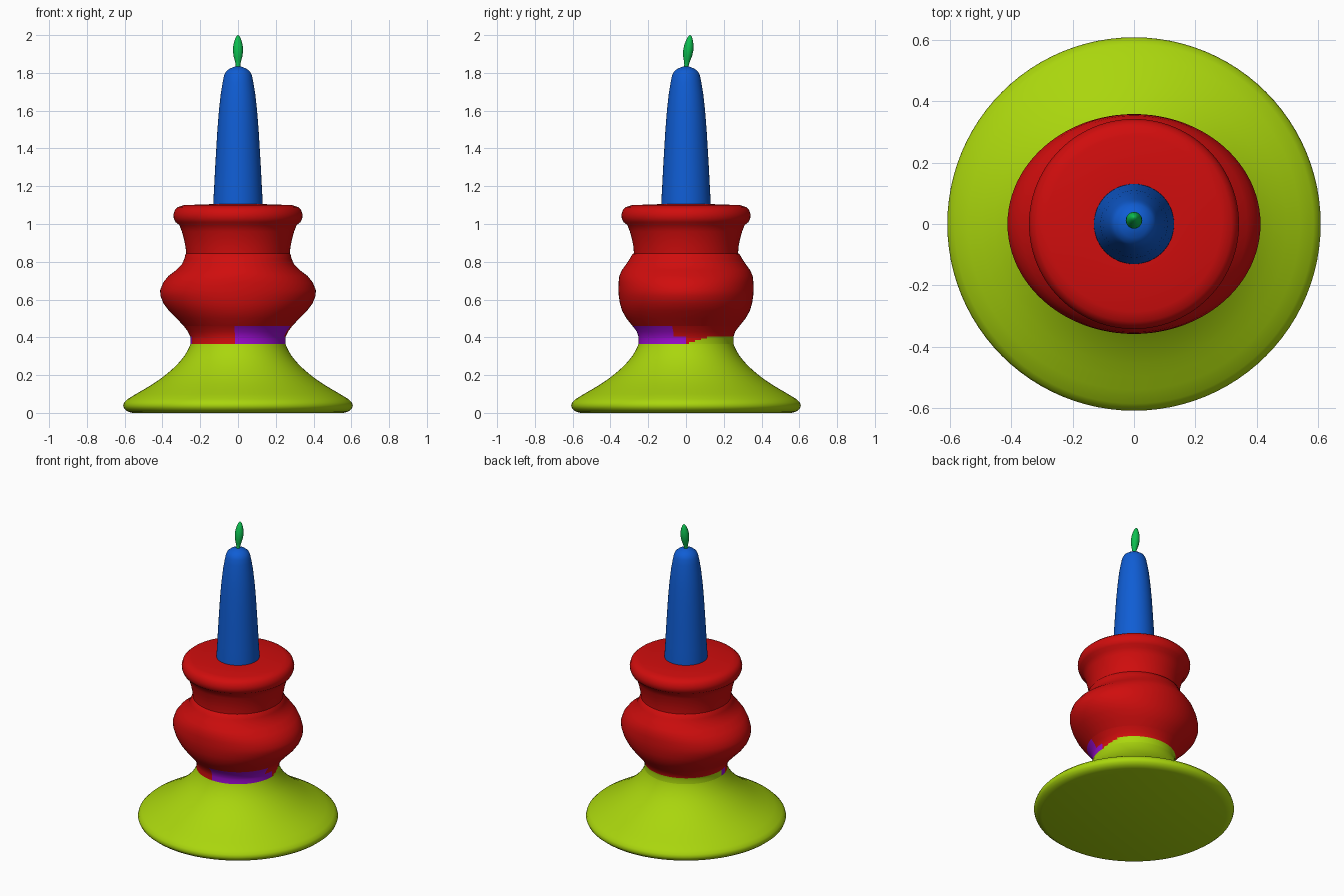
import bpy, bmesh, math


def material(name, rgb):
    m = bpy.data.materials.new(name)
    m.diffuse_color = (*rgb, 1)
    return m


OLIVE = material("olive", (0.40, 0.67, 0.004))
RED = material("red", (0.63, 0.004, 0.004))
PURPLE = material("purple", (0.33, 0.004, 0.62))
BLUE = material("blue", (0.005, 0.11, 0.66))
GREEN = material("green", (0.004, 0.52, 0.08))


def lathe(name, profile, mats, segs=96, rule=None, lean=0.0, angle=40):
    """Revolve (x radius, y radius, z) rings, cap both ends; lean shifts rings in y."""
    bm = bmesh.new()
    z0 = profile[0][2]
    rings = []
    for rx, ry, z in profile:
        ring = []
        for i in range(segs):
            a = 2 * math.pi * i / segs
            ring.append(bm.verts.new((rx * math.cos(a),
                                      ry * math.sin(a) + lean * (z - z0), z)))
        rings.append(ring)
    for lo, hi in zip(rings, rings[1:]):
        for i in range(segs):
            j = (i + 1) % segs
            bm.faces.new((lo[i], lo[j], hi[j], hi[i]))
    bm.faces.new(rings[0][::-1])
    bm.faces.new(rings[-1])
    if rule:
        for f in bm.faces:
            c = f.calc_center_median()
            f.material_index = rule(math.degrees(math.atan2(c.y, c.x)) % 360, c.z)
    mesh = bpy.data.meshes.new(name)
    bm.to_mesh(mesh)
    bm.free()
    for m in mats:
        mesh.materials.append(m)
    ob = bpy.data.objects.new(name, mesh)
    bpy.context.collection.objects.link(ob)
    bpy.ops.object.select_all(action='DESELECT')
    bpy.context.view_layer.objects.active = ob
    ob.select_set(True)
    bpy.ops.object.shade_smooth_by_angle(angle=math.radians(angle))
    return ob


def rounded(points):
    return [(r, r, z) for r, z in points]


# Flared foot
lathe("foot", rounded([
    (0.56, 0.0), (0.585, 0.008), (0.602, 0.022), (0.608, 0.038), (0.603, 0.055),
    (0.585, 0.073), (0.54, 0.10), (0.497, 0.125), (0.455, 0.15), (0.418, 0.175),
    (0.385, 0.20), (0.355, 0.225), (0.328, 0.25), (0.305, 0.275), (0.285, 0.30),
    (0.27, 0.325), (0.257, 0.35), (0.252, 0.365)]), [OLIVE])


# Collar between foot and body: coloured by direction and height
def collar_colour(a, z):
    if 183 < a < 196 and z < 0.41:
        return 2
    if a > 268:
        return 2 if z < 0.41 or a < 346 else 1
    if z > 0.405 or a > 196:
        return 1
    if a < 30:
        return 1 if z > 0.365 + a / 30 * 0.04 else 0
    return 0


lathe("collar", [(0.252, 0.252, 0.365), (0.251, 0.251, 0.375), (0.251, 0.251, 0.385),
                 (0.251, 0.251, 0.395), (0.253, 0.252, 0.405), (0.265, 0.26, 0.43),
                 (0.287, 0.283, 0.46)],
      [OLIVE, RED, PURPLE], rule=collar_colour)

# Oval bulging body, neck and round lip
lathe("body", [
    (0.287, 0.283, 0.46), (0.325, 0.315, 0.50), (0.365, 0.338, 0.54),
    (0.395, 0.350, 0.58), (0.411, 0.356, 0.62), (0.412, 0.358, 0.65),
    (0.396, 0.357, 0.69), (0.368, 0.353, 0.725), (0.328, 0.340, 0.755),
    (0.298, 0.318, 0.785), (0.284, 0.298, 0.815), (0.278, 0.284, 0.84),
    (0.274, 0.276, 0.845), (0.278, 0.278, 0.88), (0.286, 0.286, 0.92),
    (0.297, 0.297, 0.96), (0.311, 0.311, 0.995), (0.331, 0.331, 1.01),
    (0.34, 0.34, 1.03), (0.342, 0.342, 1.05), (0.334, 0.334, 1.075),
    (0.318, 0.318, 1.09), (0.285, 0.285, 1.10), (0.14, 0.14, 1.105)], [RED])

# Tapered candle
lathe("candle", rounded([
    (0.131, 1.09), (0.13, 1.13), (0.126, 1.20), (0.121, 1.30), (0.115, 1.40),
    (0.109, 1.50), (0.101, 1.60), (0.091, 1.69), (0.081, 1.75), (0.074, 1.785),
    (0.064, 1.807), (0.045, 1.822), (0.02, 1.832), (0.004, 1.835)]),
    [BLUE], segs=64, angle=60)

# Small leaning flame on its wick
lathe("flame", rounded([
    (0.013, 1.82), (0.012, 1.845), (0.017, 1.865), (0.024, 1.89), (0.027, 1.92),
    (0.025, 1.945), (0.019, 1.97), (0.011, 1.99), (0.003, 2.0)]),
    [GREEN], segs=16, lean=0.12, angle=60)
